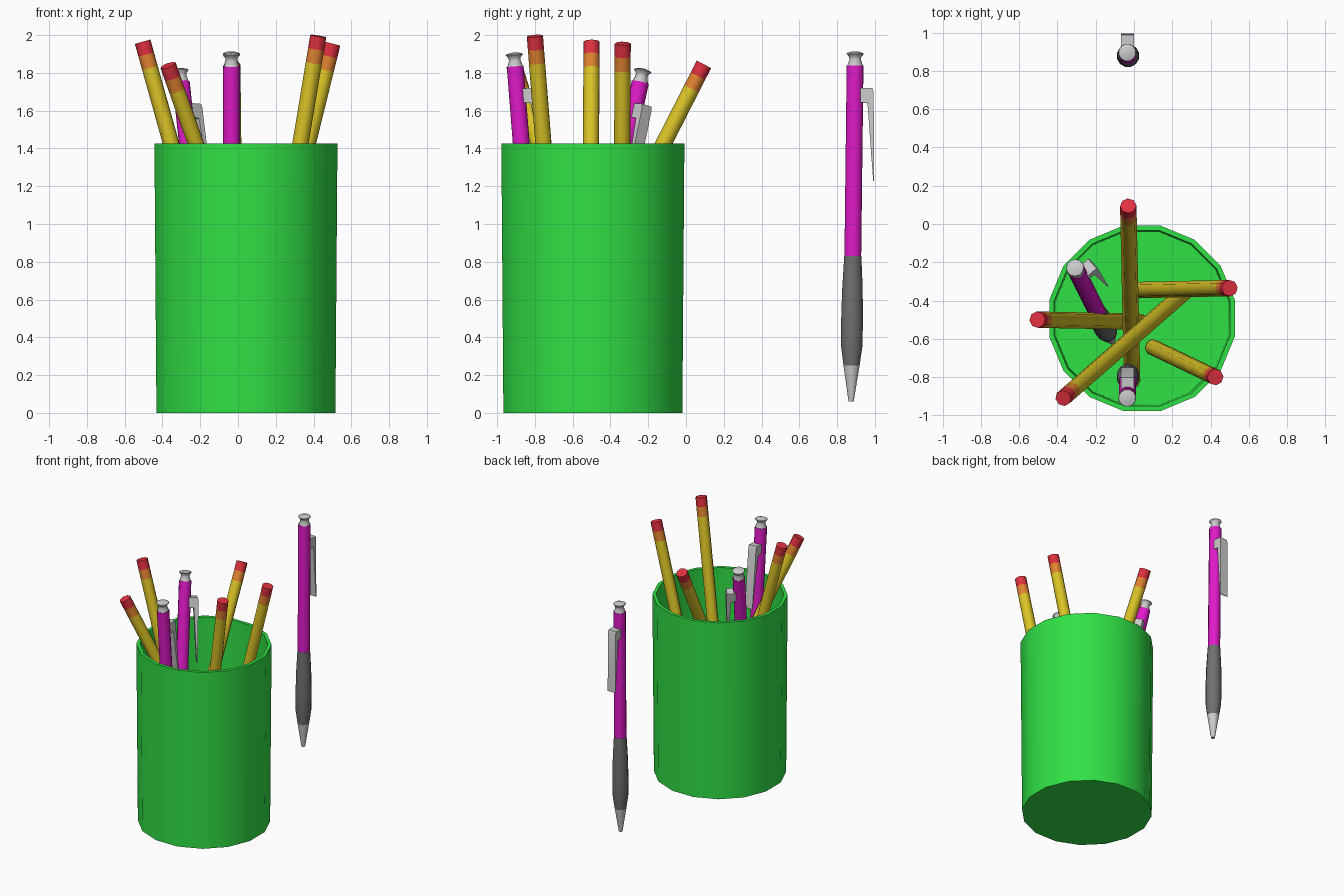
import bpy, bmesh, math
from mathutils import Vector, Matrix

if "Cube" in bpy.data.objects:
    bpy.data.objects.remove(bpy.data.objects["Cube"])


def mat(name, r, g, b):
    m = bpy.data.materials.new(name)
    m.diffuse_color = (r, g, b, 1)
    m.use_nodes = True
    m.node_tree.nodes["Principled BSDF"].inputs["Base Color"].default_value = m.diffuse_color
    return m


GREEN = mat("green", 0.03, 0.75, 0.06)
MAGENTA = mat("magenta", 0.75, 0.01, 0.58)
YELLOW = mat("yellow", 0.72, 0.56, 0.02)
ORANGE = mat("orange", 0.75, 0.23, 0.03)
RED = mat("red", 0.75, 0.03, 0.05)
DARK = mat("dark_grey", 0.16, 0.16, 0.16)
SILVER = mat("silver", 0.55, 0.55, 0.55)


def finish(name, bm, matrix, material):
    bmesh.ops.recalc_face_normals(bm, faces=bm.faces)
    me = bpy.data.meshes.new(name)
    bm.to_mesh(me)
    bm.free()
    me.materials.append(material)
    ob = bpy.data.objects.new(name, me)
    bpy.context.collection.objects.link(ob)
    ob.matrix_world = matrix
    bpy.ops.object.select_all(action='DESELECT')
    ob.select_set(True)
    bpy.context.view_layer.objects.active = ob
    bpy.ops.object.shade_smooth_by_angle(angle=math.radians(50))
    return ob


def lathe(name, profile, sides, matrix, material):
    """Revolve (radius, height) points about local z, capping both ends."""
    bm = bmesh.new()
    rings = [[bm.verts.new((r * math.cos(2 * math.pi * (i + .5) / sides),
                            r * math.sin(2 * math.pi * (i + .5) / sides), h))
              for i in range(sides)] for r, h in profile]
    for a, b in zip(rings, rings[1:]):
        for i in range(sides):
            j = (i + 1) % sides
            bm.faces.new((a[i], a[j], b[j], b[i]))
    bm.faces.new(rings[0])
    bm.faces.new(rings[-1])
    return finish(name, bm, matrix, material)


def frame(bottom, top, side):
    """Matrix with z along bottom->top and y towards the side direction."""
    b, t = Vector(bottom), Vector(top)
    z = (t - b).normalized()
    y = Vector(side)
    y = (y - z * y.dot(z)).normalized()
    x = y.cross(z)
    m = Matrix((x, y, z)).transposed().to_4x4()
    m.translation = b
    return m, (t - b).length


def pencil(n, bottom, top):
    m, L = frame(bottom, top, (0.3, 1, 0))
    r = 0.043
    lathe(f"pencil_body_{n}", [(r, 0), (r, L - .145)], 8, m, YELLOW)
    lathe(f"pencil_ferrule_{n}", [(r, L - .145), (r, L - .07)], 8, m, ORANGE)
    lathe(f"pencil_eraser_{n}", [(r, L - .07), (r, L)], 8, m, RED)


def pen(n, bottom, top, side):
    m, L = frame(bottom, top, side)
    lathe(f"pen_tip_{n}", [(.014, 0), (.044, .19)], 12, m, SILVER)
    lathe(f"pen_grip_{n}", [(.044, .19), (.058, .29), (.06, .42), (.056, .6), (.047, .77)],
          12, m, DARK)
    lathe(f"pen_barrel_{n}", [(.046, .77), (.046, 1.78)], 12, m, MAGENTA)
    lathe(f"pen_button_{n}", [(.042, 1.78), (.032, 1.81), (.033, 1.825), (.047, 1.84),
                              (.045, 1.845), (.02, 1.853)], 12, m, SILVER)
    # clip: side profile (y, z) extruded across its width
    prof = [(.03, 1.66), (.093, 1.66), (.1, 1.64), (.108, 1.17), (.103, 1.17),
            (.068, 1.58), (.03, 1.585)]
    bm = bmesh.new()
    face = bm.faces.new([bm.verts.new((-.034, y, z)) for y, z in prof])
    ext = bmesh.ops.extrude_face_region(bm, geom=[face])
    moved = [v for v in ext["geom"] if isinstance(v, bmesh.types.BMVert)]
    bmesh.ops.translate(bm, vec=(.068, 0, 0), verts=moved)
    finish(f"pen_clip_{n}", bm, m, SILVER)


# holder cup with a thin wall and a floor
lathe("cup", [(.483, 0), (.494, 1.425), (.468, 1.425), (.46, .025)], 16,
      Matrix.Translation((.042, -.493, 0)), GREEN)

# pencils leaning in the cup
for i, (b, t) in enumerate([
        ((-.01, -.82, .05), (-.03, .095, 1.845)),
        ((.03, -.51, .05), (-.505, -.50, 1.965)),
        ((.03, -.345, .05), (.50, -.335, 1.955)),
        ((.10, -.645, .04), (.425, -.80, 1.995)),
        ((.26, -.36, .06), (-.37, -.91, 1.84))]):
    pencil(i + 1, b, t)

# two pens in the cup and one standing behind
pen(1, (-.03, -.765, .06), (-.035, -.91, 1.905), (0, 1, 0))
pen(2, (-.115, -.615, .02), (-.31, -.225, 1.83), (.75, .65, 0))
pen(3, (-.03, .874, .06), (-.035, .896, 1.915), (0, 1, 0))
